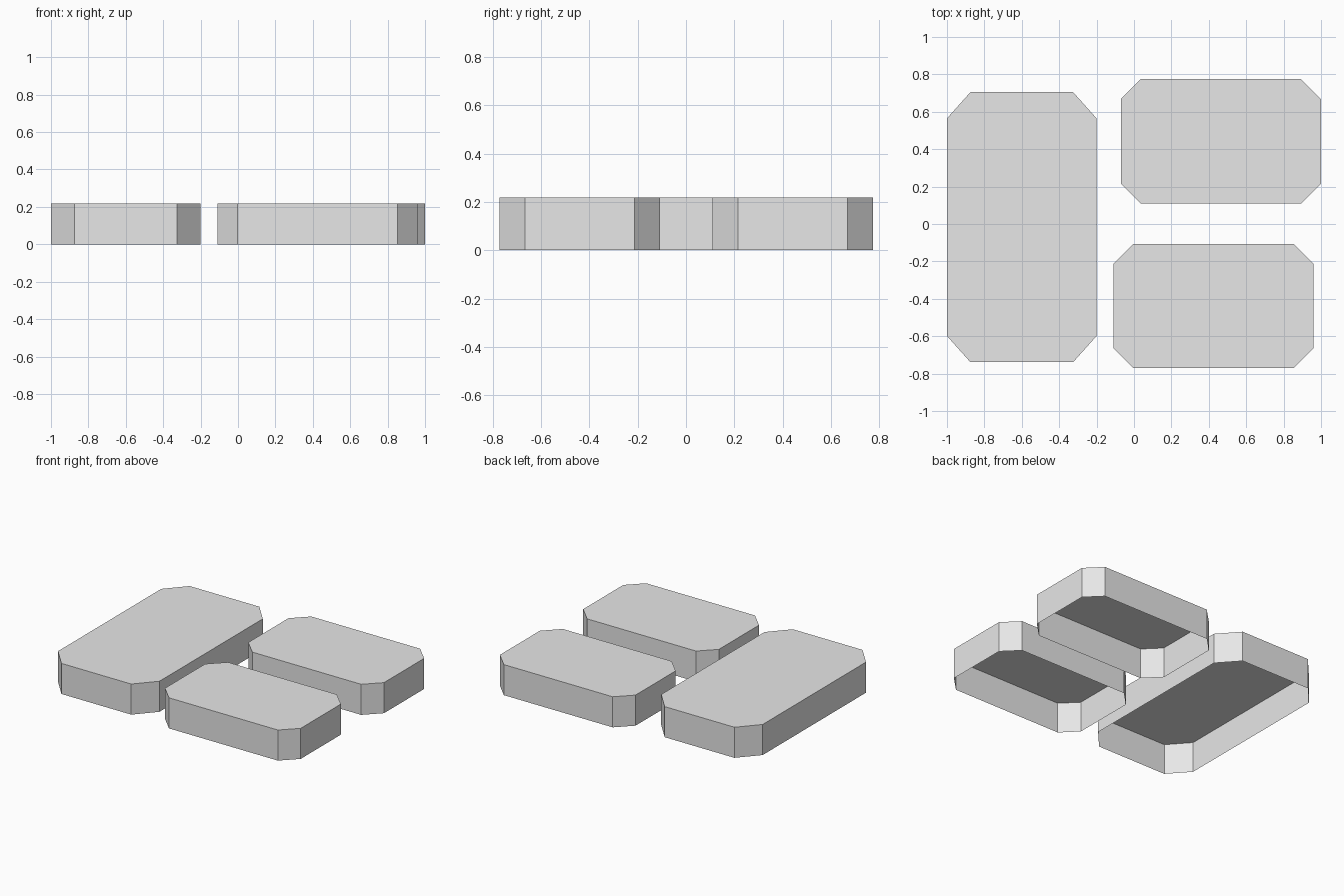
import bpy
import bmesh

cube = bpy.data.objects.get("Cube")
if cube:
    bpy.data.objects.remove(cube, do_unlink=True)

HEIGHT = 0.218

# Plain grey for every slab
grey = bpy.data.materials.new("light_grey")
grey.use_nodes = True
color = (0.8, 0.8, 0.8, 1)
grey.diffuse_color = color
grey.node_tree.nodes["Principled BSDF"].inputs["Base Color"].default_value = color


def slab(name, center, size, cut):
    """Flat-topped shell with clipped corners and an open underside."""
    hx, hy = size[0] / 2, size[1] / 2
    cx, cy = hx - cut[0], hy - cut[1]
    outline = [(cx, -hy), (hx, -cy), (hx, cy), (cx, hy),
               (-cx, hy), (-hx, cy), (-hx, -cy), (-cx, -hy)]
    bm = bmesh.new()
    low = [bm.verts.new((x, y, 0)) for x, y in outline]
    high = [bm.verts.new((x, y, HEIGHT)) for x, y in outline]
    bm.faces.new(high)
    for i in range(len(outline)):
        j = (i + 1) % len(outline)
        bm.faces.new((low[i], low[j], high[j], high[i]))
    mesh = bpy.data.meshes.new(name)
    bm.to_mesh(mesh)
    bm.free()
    mesh.materials.append(grey)
    obj = bpy.data.objects.new(name, mesh)
    obj.location = (center[0], center[1], 0)
    bpy.context.collection.objects.link(obj)


# One long slab beside two matching smaller ones
slab("long_slab", (-0.6, -0.017), (0.8, 1.443), (0.125, 0.14))
slab("back_slab", (0.465, 0.442), (1.07, 0.664), (0.106, 0.106))
slab("front_slab", (0.425, -0.439), (1.07, 0.664), (0.106, 0.106))
